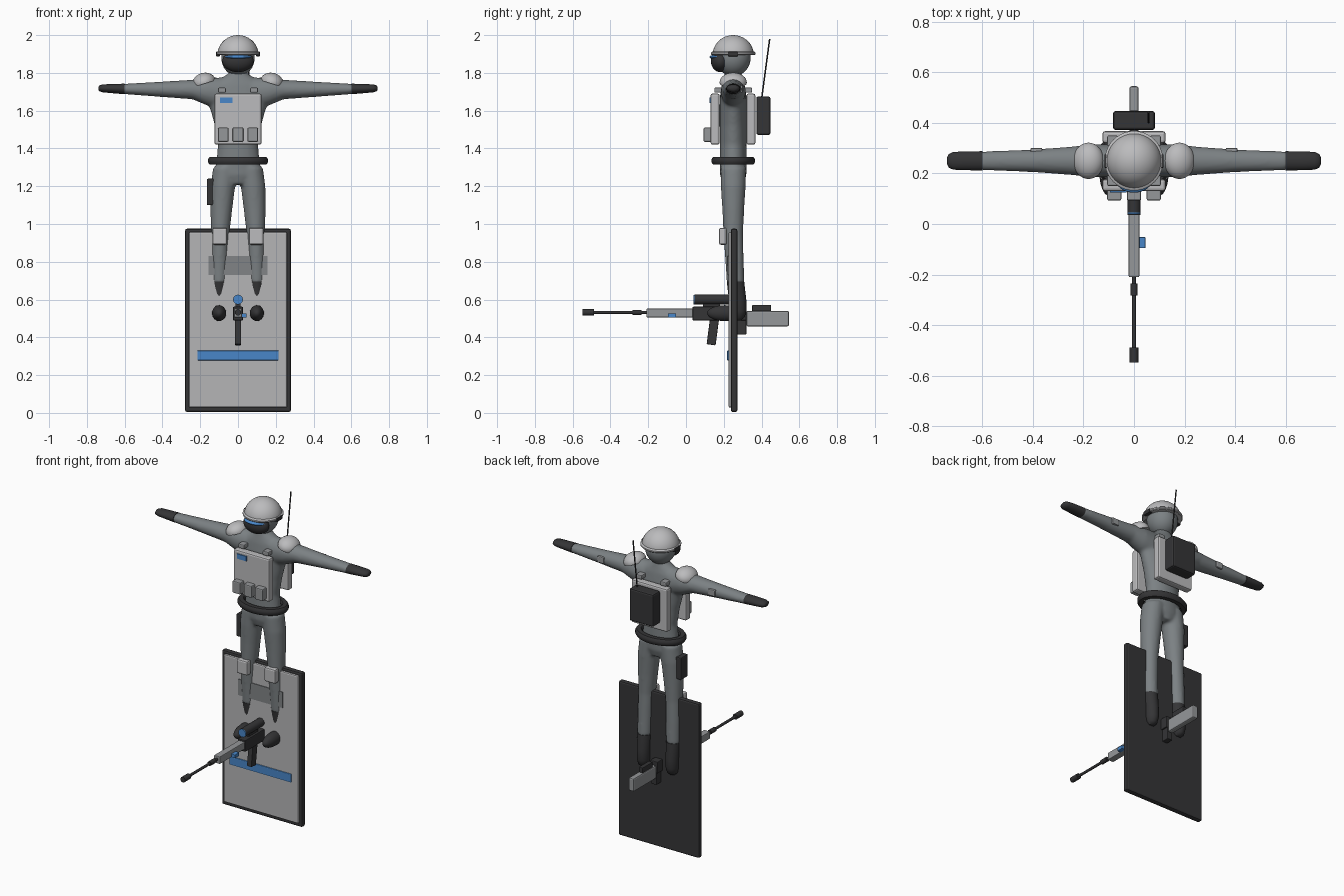
import bpy, bmesh, math
from mathutils import Vector, Matrix

if "Cube" in bpy.data.objects:
    bpy.data.objects.remove(bpy.data.objects["Cube"])


def material(name, *rgb):
    m = bpy.data.materials.new(name)
    m.diffuse_color = (*rgb, 1)
    m.use_nodes = True
    m.node_tree.nodes["Principled BSDF"].inputs["Base Color"].default_value = m.diffuse_color
    return m


LIGHT = material("light armour grey", 0.50, 0.50, 0.51)
PANEL = material("shield panel grey", 0.46, 0.46, 0.47)
MID = material("pouch grey", 0.30, 0.31, 0.32)
CLOTH = material("cloth grey", 0.20, 0.22, 0.23)
GLASS = material("window grey", 0.22, 0.23, 0.24)
DARK = material("dark grey", 0.035, 0.035, 0.037)
BLUE = material("signal blue", 0.065, 0.24, 0.58)


def finish(name, bm, mat, smooth=True):
    bmesh.ops.recalc_face_normals(bm, faces=bm.faces)
    me = bpy.data.meshes.new(name)
    bm.to_mesh(me)
    bm.free()
    me.materials.append(mat)
    ob = bpy.data.objects.new(name, me)
    bpy.context.collection.objects.link(ob)
    if smooth:
        bpy.ops.object.select_all(action='DESELECT')
        ob.select_set(True)
        bpy.context.view_layer.objects.active = ob
        bpy.ops.object.shade_smooth_by_angle(angle=math.radians(40))
    return ob


def box(name, x, y, z, mat, bevel=0.006, tilt=0):
    """Box from (min, max) pairs, optionally tilted about x."""
    lo, hi = Vector((x[0], y[0], z[0])), Vector((x[1], y[1], z[1]))
    bm = bmesh.new()
    bmesh.ops.create_cube(bm, size=1)
    bmesh.ops.scale(bm, vec=hi - lo, verts=bm.verts)
    if bevel:
        bmesh.ops.bevel(bm, geom=bm.edges[:], offset=bevel, segments=2,
                        profile=0.5, affect='EDGES')
    bmesh.ops.rotate(bm, matrix=Matrix.Rotation(tilt, 3, 'X'), verts=bm.verts)
    bmesh.ops.translate(bm, vec=(lo + hi) / 2, verts=bm.verts)
    return finish(name, bm, mat, False)


def ellipsoid(name, c, r, mat, tilt_y=0, cut_z=None):
    bm = bmesh.new()
    bmesh.ops.create_uvsphere(bm, u_segments=32, v_segments=18, radius=1)
    if cut_z is not None:
        bmesh.ops.bisect_plane(bm, geom=bm.verts[:] + bm.edges[:] + bm.faces[:],
                               plane_co=(0, 0, cut_z), plane_no=(0, 0, 1), clear_inner=True)
        bmesh.ops.holes_fill(bm, edges=[e for e in bm.edges if e.is_boundary])
    bmesh.ops.scale(bm, vec=r, verts=bm.verts)
    bmesh.ops.rotate(bm, matrix=Matrix.Rotation(tilt_y, 3, 'Y'), verts=bm.verts)
    bmesh.ops.translate(bm, vec=c, verts=bm.verts)
    return finish(name, bm, mat)


def rod(name, a, b, r, mat, sides=16):
    a, b = Vector(a), Vector(b)
    bm = bmesh.new()
    turn = (b - a).to_track_quat('Z', 'Y').to_matrix().to_4x4()
    bmesh.ops.create_cone(bm, cap_ends=True, segments=sides, radius1=r, radius2=r,
                          depth=(b - a).length,
                          matrix=Matrix.Translation((a + b) / 2) @ turn)
    return finish(name, bm, mat)


def loft(bm, axis, rows, n=24):
    """Elliptical sections (t, u, v, ru, rv); axis X: t,u,v = x,y,z, axis Z: z,x,y."""
    rings = []
    for t, u, v, ru, rv in rows:
        ring = []
        for i in range(n):
            a = 2 * math.pi * i / n
            p, q = u + ru * math.cos(a), v + rv * math.sin(a)
            ring.append(bm.verts.new((t, p, q) if axis == 'X' else (p, q, t)))
        rings.append(ring)
    faces = [bm.faces.new(rings[0]), bm.faces.new(rings[-1][::-1])]
    for r0, r1 in zip(rings, rings[1:]):
        for i in range(n):
            j = (i + 1) % n
            faces.append(bm.faces.new((r0[i], r1[i], r1[j], r0[j])))
    bmesh.ops.recalc_face_normals(bm, faces=faces)


# Clothed body: torso, arms and legs fused into one smooth skin
bm = bmesh.new()
loft(bm, 'Z', [(1.21, 0, .25, .07, .055), (1.26, 0, .25, .125, .07), (1.32, 0, .25, .116, .071),
               (1.42, 0, .25, .106, .07), (1.52, 0, .25, .123, .072), (1.60, 0, .25, .145, .073),
               (1.68, 0, .25, .175, .07), (1.74, 0, .25, .15, .06), (1.775, 0, .25, .085, .05),
               (1.80, 0, .25, .045, .044), (1.85, 0, .25, .045, .045)])
for s in (-1, 1):
    loft(bm, 'X', [(s * .08, .25, 1.69, .065, .085), (s * .17, .25, 1.703, .066, .073),
                   (s * .24, .25, 1.712, .057, .052), (s * .40, .25, 1.713, .045, .041),
                   (s * .61, .25, 1.715, .037, .027)])
    loft(bm, 'Z', [(1.30, s * .066, .25, .066, .068), (1.20, s * .08, .25, .065, .066),
                   (1.08, s * .088, .25, .058, .058), (.95, s * .094, .25, .049, .052),
                   (.82, s * .098, .256, .047, .049), (.685, s * .10, .262, .044, .046)])
body = finish("body", bm, CLOTH, False)
m = body.modifiers.new("fuse", 'REMESH')
m.mode, m.voxel_size, m.use_smooth_shade = 'VOXEL', 0.009, True
m = body.modifiers.new("soften", 'SMOOTH')
m.factor, m.iterations = 0.5, 6

# Paired parts
for s, side in ((-1, "right"), (1, "left")):
    bm = bmesh.new()
    loft(bm, 'X', [(s * .60, .25, 1.715, .038, .028), (s * .67, .25, 1.717, .037, .024),
                   (s * .715, .25, 1.718, .035, .021), (s * .733, .25, 1.718, .027, .016),
                   (s * .739, .25, 1.718, .015, .008)])
    finish(side + "_glove", bm, DARK)
    bm = bmesh.new()
    loft(bm, 'Z', [(.695, s * .10, .262, .044, .046), (.60, s * .10, .273, .04, .046),
                   (.54, s * .10, .273, .039, .047), (.505, s * .10, .272, .032, .038),
                   (.49, s * .10, .27, .016, .02)])
    finish(side + "_boot", bm, DARK)
    ellipsoid(side + "_boot_toe", (s * .10, .205, .528), (.037, .093, .042), DARK)
    ellipsoid(side + "_shoulder_pad", (s * .18, .25, 1.75), (.062, .072, .05), LIGHT,
              s * .3, -.15)
    box(side + "_knee_pad", sorted((s * .058, s * .135)), (.175, .215), (.89, .98), LIGHT, .01)
    box(side + "_elbow_pad", sorted((s * .362, s * .41)), (.275, .301), (1.695, 1.735), MID)
    box(side + "_vest_strap", sorted((s * .064, s * .106)), (.15, .35), (1.695, 1.722), MID)
    box(side + "_helmet_clip", sorted((s * .095, s * .117)), (.222, .275), (1.888, 1.912), DARK, .003)

# Head and helmet
ellipsoid("head", (0, .25, 1.88), (.088, .092, .098), CLOTH)
ellipsoid("face_mask", (0, .182, 1.862), (.083, .05, .058), DARK)
ellipsoid("visor", (0, .176, 1.884), (.072, .052, .014), BLUE)
ellipsoid("helmet_dome", (0, .25, 1.895), (.109, .109, .105), LIGHT, 0, 0)
bm = bmesh.new()
loft(bm, 'Z', [(1.896, 0, .25, .112, .114), (1.90, 0, .25, .116, .118),
               (1.908, 0, .25, .116, .118), (1.914, 0, .25, .108, .11)], 40)
finish("helmet_brim", bm, LIGHT)

# Belt ring: rounded section swept around the waist
bm = bmesh.new()
N, K = 40, 10
grid = []
for i in range(N):
    a = 2 * math.pi * i / N
    grid.append([])
    for k in range(K):
        b = 2 * math.pi * (k + .5) / K
        d = .022 * math.cos(b)
        grid[i].append(bm.verts.new(((.138 + d) * math.cos(a), .25 + (.094 + d) * math.sin(a),
                                     1.335 + max(-.02, min(.02, .026 * math.sin(b))))))
for i in range(N):
    for k in range(K):
        i2, k2 = (i + 1) % N, (k + 1) % K
        bm.faces.new((grid[i][k], grid[i2][k], grid[i2][k2], grid[i][k2]))
finish("belt", bm, DARK)

# Vest, pouches, back pack and holster
box("vest_front", (-.125, .125), (.13, .178), (1.42, 1.69), LIGHT, .01)
box("vest_back", (-.125, .125), (.32, .367), (1.42, 1.69), LIGHT, .01)
for x in (-.078, 0, .078):
    box("vest_pouch", (x - .028, x + .028), (.093, .14), (1.435, 1.51), MID)
box("chest_patch", (-.095, -.03), (.124, .133), (1.64, 1.67), BLUE, 0)
box("radio_pack", (-.083, .083), (.372, .447), (1.472, 1.675), DARK, .01)
rod("antenna", (.058, .40, 1.66), (.058, .443, 1.98), .004, DARK, 8)
box("holster", (-.165, -.125), (.215, .285), (1.10, 1.24), DARK)

# Riot shield
box("shield_back", (-.28, .28), (.237, .272), (.005, .975), DARK, .01)
box("shield_panel", (-.26, .26), (.225, .25), (.028, .957), PANEL, .008)
box("shield_window", (-.155, .155), (.221, .23), (.73, .83), GLASS, 0)
box("shield_stripe", (-.215, .215), (.218, .235), (.278, .33), BLUE, .004)

# Rifle
rod("barrel", (0, -.53, .532), (0, -.19, .532), .008, DARK)
rod("muzzle", (0, -.548, .532), (0, -.488, .532), .017, DARK)
rod("barrel_collar", (0, -.283, .532), (0, -.235, .532), .014, DARK)
box("handguard", (-.021, .021), (-.21, .05), (.506, .552), MID, .004)
box("side_light", (.018, .045), (-.095, -.052), (.505, .527), BLUE, .002)
box("receiver", (-.026, .026), (.035, .32), (.49, .562), DARK, .004)
box("magazine", (-.016, .016), (.118, .166), (.36, .50), DARK, .004, -.13)
box("rear_grip", (-.018, .018), (.272, .32), (.415, .52), DARK, .004)
box("stock", (-.018, .018), (.32, .545), (.458, .54), MID, .008)
box("cheek_rest", (-.014, .014), (.35, .45), (.538, .572), DARK, .004)
rod("scope", (0, .045, .6), (0, .225, .6), .026, DARK)
rod("scope_lens", (0, .04, .6), (0, .049, .6), .025, BLUE)
box("scope_mount", (-.012, .012), (.09, .18), (.555, .585), DARK, 0)
